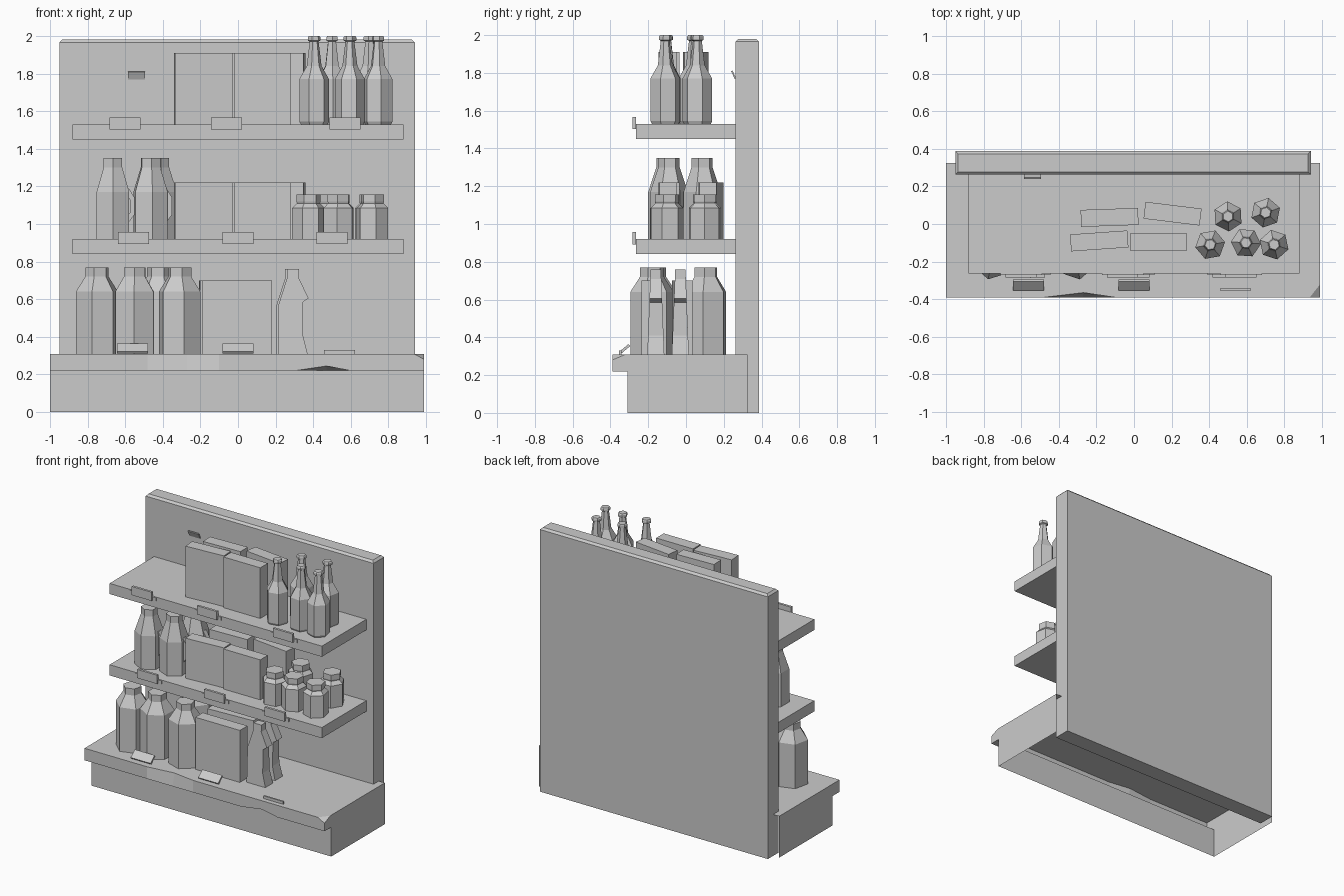
import bpy, bmesh, math
from mathutils import Vector, Matrix

if "Cube" in bpy.data.objects:
    bpy.data.objects.remove(bpy.data.objects["Cube"])


def finish(name, bm, fix_normals=True):
    if fix_normals:
        bmesh.ops.recalc_face_normals(bm, faces=bm.faces[:])
    me = bpy.data.meshes.new(name)
    bm.to_mesh(me)
    bm.free()
    ob = bpy.data.objects.new(name, me)
    bpy.context.collection.objects.link(ob)
    return ob


def box(name, center, size, rot=0, tilt=0):
    bm = bmesh.new()
    m = (Matrix.Translation(center) @ Matrix.Rotation(math.radians(rot), 4, 'Z')
         @ Matrix.Rotation(math.radians(tilt), 4, 'X') @ Matrix.Diagonal((*size, 1)))
    bmesh.ops.create_cube(bm, size=1, matrix=m)
    return finish(name, bm)


def lathe(name, x, y, z, profile, rot=0, sides=6):
    """Low-poly turned container from (radius, height) pairs."""
    bm = bmesh.new()
    rings = []
    for r, h in profile:
        rings.append([bm.verts.new((x + r * math.cos(math.radians(rot) + math.tau * i / sides),
                                    y + r * math.sin(math.radians(rot) + math.tau * i / sides),
                                    z + h)) for i in range(sides)])
    for a, b in zip(rings, rings[1:]):
        for i in range(sides):
            j = (i + 1) % sides
            bm.faces.new((a[i], a[j], b[j], b[i]))
    bm.faces.new(rings[0][::-1])
    bm.faces.new(rings[-1])
    return finish(name, bm)


def slab(name, pts, y, depth, top_scale=1.0):
    """XZ outline given thickness along y, thinner towards the top."""
    z0, z1 = min(p[1] for p in pts), max(p[1] for p in pts)
    bm = bmesh.new()
    sides = []
    for s in (-1, 1):
        sides.append([bm.verts.new((px, y + s * depth / 2 * (1 + (top_scale - 1) * (pz - z0) / (z1 - z0)), pz))
                      for px, pz in pts])
    n = len(pts)
    for i in range(n):
        j = (i + 1) % n
        bm.faces.new((sides[0][i], sides[0][j], sides[1][j], sides[1][i]))
    bm.faces.new(sides[0])
    bm.faces.new(sides[1][::-1])
    return finish(name, bm)


# Back panel with worn, bevelled top edges
panel = box("back_panel", (-0.005, 0.325, 0.99), (1.89, 0.125, 1.98))
bm = bmesh.new()
bm.from_mesh(panel.data)
top = [e for e in bm.edges if all(v.co.z > 1.9 for v in e.verts)]
bmesh.ops.bevel(bm, geom=top, offset=0.015, segments=1, affect='EDGES')
bm.to_mesh(panel.data)
bm.free()
box("panel_chip", (-0.54, 0.252, 1.79), (0.09, 0.008, 0.045), tilt=25)

# Base: hollow plinth sheet with overhanging, dented lip (open below and behind)
bm = bmesh.new()
rows = []
for x, dent_top, dent_low in ((-1, 0, 0), (-0.48, 0, 0), (-0.27, 0.025, 0), (-0.1, 0, 0),
                              (0.3, 0, 0), (0.47, 0, 0.025), (0.6, 0, 0), (0.99, 0, 0)):
    prof = ((0.325, 0.31), (-0.39 + dent_top, 0.31), (-0.39, 0.22 + dent_low), (-0.31, 0.22), (-0.31, 0))
    rows.append([bm.verts.new((x, y, z)) for y, z in prof])
for a, b in zip(rows, rows[1:]):
    for i in range(4):
        bm.faces.new((a[i], a[i + 1], b[i + 1], b[i]))
for row, x in ((rows[0], -1), (rows[-1], 0.99)):
    bm.faces.new(row + [bm.verts.new((x, 0.325, 0))])
# chipped right front corner
p = [Vector(c) for c in ((0.935, -0.39, 0.31), (0.99, -0.32, 0.31), (0.99, -0.39, 0.28))]
normal = (p[1] - p[0]).cross(p[2] - p[0])
if normal.dot(Vector((1, -1, 1))) < 0:
    normal.negate()
cut = bmesh.ops.bisect_plane(bm, geom=bm.verts[:] + bm.edges[:] + bm.faces[:],
                             plane_co=p[0], plane_no=normal, clear_outer=True)
cv = [g for g in cut['geom_cut'] if isinstance(g, bmesh.types.BMVert)]
if len(cv) == 3:
    bm.faces.new(cv)
finish("base_plinth", bm)

# Shelves and price tag holders
for label, z, tags in (("middle", 0.84, (-0.555, 0.0, 0.50)), ("top", 1.45, (-0.60, -0.06, 0.57))):
    box(label + "_shelf", (0, 0.003, z + 0.04), (1.76, 0.534, 0.08))
    for x in tags:
        box(label + "_shelf_tag", (x, -0.275, z + 0.085), (0.165, 0.018, 0.065))
        box(label + "_tag_clip", (x, -0.265, z + 0.065), (0.22, 0.012, 0.025))
for x in (-0.56, 0.0):
    box("base_tag", (x, -0.325, 0.338), (0.165, 0.065, 0.014), tilt=40)
box("fallen_base_tag", (0.54, -0.348, 0.32), (0.165, 0.012, 0.02))

# Boxes on the two upper shelves
layout = ((-0.13, 0.035, 0.305, 0.09, 2), (0.205, 0.055, 0.30, 0.09, -7),
          (-0.185, -0.09, 0.305, 0.09, 4), (0.13, -0.095, 0.305, 0.09, 0))
for label, z, h in (("top", 1.53, 0.38), ("middle", 0.92, 0.30)):
    for x, y, w, d, r in layout:
        if label == "middle" and y > 0:
            y += 0.08
        box(label + "_carton", (x, y, z + h / 2), (w, d, h), rot=r)

# Cartons on the base
box("large_carton", (-0.005, -0.19, 0.505), (0.37, 0.09, 0.39))
box("large_carton", (-0.02, -0.02, 0.505), (0.37, 0.09, 0.39), rot=3)

# Slim bottles on the top shelf
bottle = ((0.072, 0), (0.08, 0.015), (0.08, 0.24), (0.04, 0.31), (0.024, 0.44),
          (0.034, 0.445), (0.034, 0.462), (0.028, 0.47))
for i, (x, y) in enumerate(((0.405, -0.11), (0.50, 0.04), (0.595, -0.10), (0.70, 0.06), (0.745, -0.11))):
    lathe("slim_bottle", x, y, 1.53, bottle, rot=10 + 23 * i)

# Lidded jars on the middle shelf
jar = ((0.088, 0), (0.088, 0.165), (0.062, 0.19), (0.065, 0.2), (0.065, 0.237))
for i, (x, y) in enumerate(((0.375, -0.10), (0.535, -0.10), (0.715, -0.10), (0.71, 0.10), (0.45, 0.10))):
    lathe("jar", x, y, 0.92, jar, rot=8 + 17 * i)

# Handled jugs on the middle shelf
jug = ((0.1, 0), (0.1, 0.25), (0.057, 0.38), (0.057, 0.43))
grip = ((0.04, 0.27), (0.085, 0.27), (0.115, 0.22), (0.115, 0.13), (0.085, 0.09), (0.04, 0.09),
        (0.04, 0.115), (0.075, 0.115), (0.09, 0.14), (0.09, 0.21), (0.075, 0.24), (0.04, 0.24))
for i, (x, y) in enumerate(((-0.665, -0.10), (-0.465, -0.09), (-0.42, 0.085))):
    lathe("jug", x, y, 0.92, jug, rot=30 + 6 * i)
    slab("jug_handle", [(x + a, 0.92 + b) for a, b in grip], y, 0.035)

# Wide bottles on the base
wide = ((0.117, 0), (0.117, 0.33), (0.065, 0.41), (0.065, 0.46))
for i, (x, y) in enumerate(((-0.75, -0.18), (-0.55, -0.17), (-0.31, -0.18), (-0.42, 0.105))):
    lathe("wide_bottle", x, y, 0.31, wide, rot=17 + 12 * i)

# Flat cleaner bottles with a pinched side
flask = ((0.215, 0.31), (0.37, 0.31), (0.345, 0.41), (0.345, 0.585), (0.375, 0.605), (0.325, 0.71),
         (0.325, 0.76), (0.26, 0.76), (0.26, 0.71), (0.215, 0.57))
for y, dx in ((-0.16, 0), (-0.03, -0.01)):
    slab("cleaner_bottle", [(a + dx, b) for a, b in flask], y, 0.09, 0.6)
